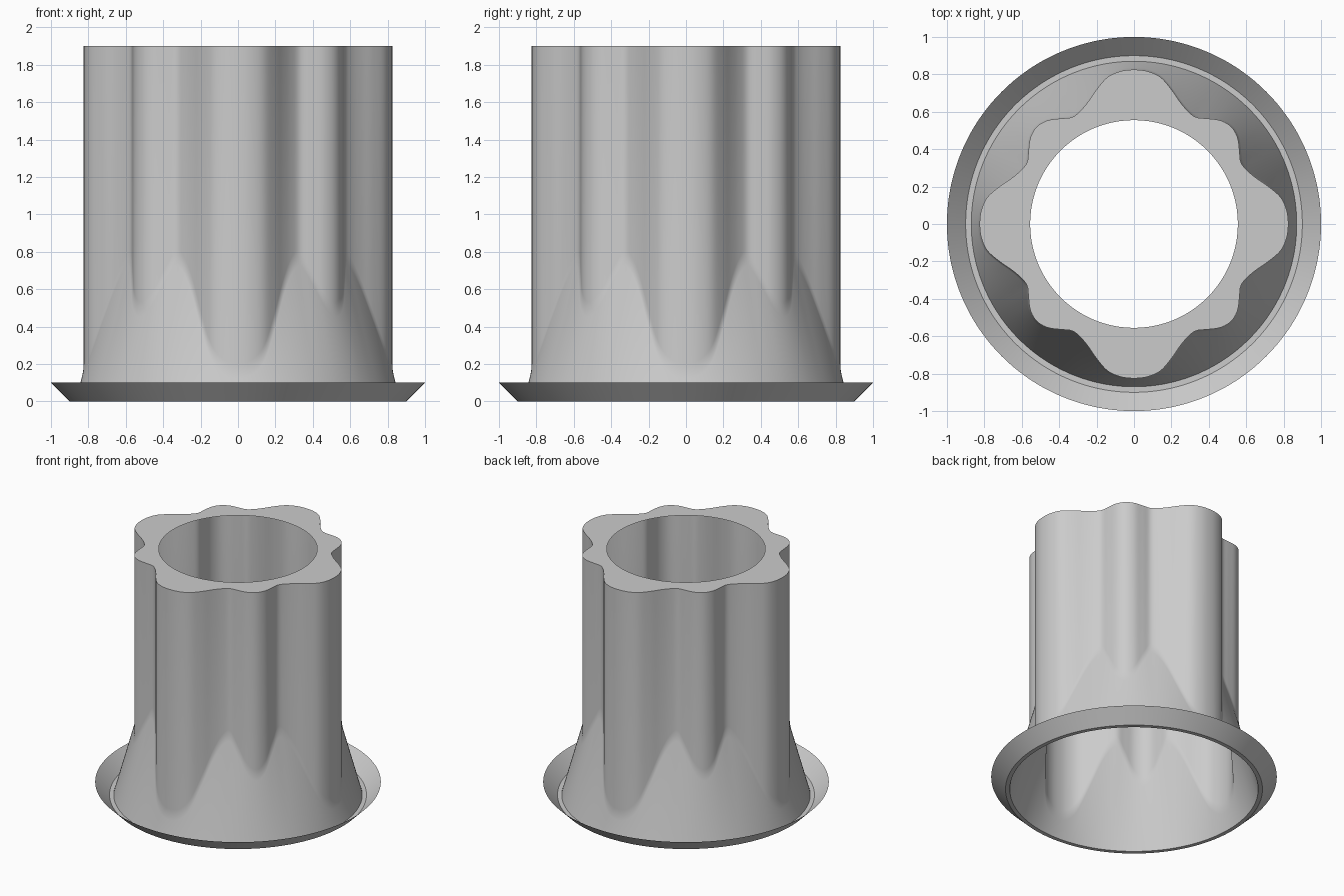
import bpy
import bmesh
import math

cube = bpy.data.objects.get("Cube")
if cube:
    bpy.data.objects.remove(cube, do_unlink=True)

SEGMENTS = 360
HEIGHT = 1.9
HOLE_RADIUS = 0.555
FOOT_RADIUS, FOOT_SLOPE = 0.87, 0.275
BLEND = 0.04

# Column radius every 5 degrees, from a large lobe (0) to a small lobe (45)
LOBES = [0.825, 0.82, 0.799, 0.752, 0.703, 0.671, 0.66, 0.688, 0.722, 0.735]


def lobe_radius(angle):
    """Smooth lobed outline, mirrored every 45 degrees."""
    def sample(i):
        i %= 18
        return LOBES[min(i, 18 - i)]
    pos = math.degrees(angle) / 5
    i = math.floor(pos)
    t = pos - i
    a, b, c, d = (sample(i + k) for k in (-1, 0, 1, 2))
    return b + 0.5 * t * (c - a + t * (2*a - 5*b + 4*c - d + t * (3*(b - c) + d - a)))


def profile(angle):
    """Radius and height pairs from the rim flange up to the top hole."""
    r = lobe_radius(angle)
    z = (FOOT_RADIUS - r) / FOOT_SLOPE
    bulge = BLEND * FOOT_SLOPE
    return [
        (1.0, 0.1), (0.9, 0.0), (FOOT_RADIUS, 0.0),     # flange and flat rim
        (r + bulge, z - BLEND),                         # sloping foot
        (r + bulge / 4, z),                             # soft junction
        (r, z + BLEND),                                 # lobed wall
        (r, HEIGHT), (HOLE_RADIUS, HEIGHT),             # flat top ring
    ]


# Single-sheet lobed tube with flared foot and upturned flange
bm = bmesh.new()
columns = []
for s in range(SEGMENTS):
    angle = math.tau * s / SEGMENTS
    columns.append([bm.verts.new((r * math.cos(angle), r * math.sin(angle), z))
                    for r, z in profile(angle)])
for s, left in enumerate(columns):
    right = columns[(s + 1) % SEGMENTS]
    for k in range(len(left) - 1):
        bm.faces.new((left[k], right[k], right[k + 1], left[k + 1]))

mesh = bpy.data.meshes.new("lobed_tube")
bm.to_mesh(mesh)
bm.free()
tube = bpy.data.objects.new("lobed_tube", mesh)
bpy.context.collection.objects.link(tube)

# Plain grey material
grey = bpy.data.materials.new("light_grey")
grey.use_nodes = True
color = (0.6, 0.6, 0.6, 1)
grey.diffuse_color = color
grey.node_tree.nodes["Principled BSDF"].inputs["Base Color"].default_value = color
mesh.materials.append(grey)

# Smooth walls with crisp rim and top edges
bpy.ops.object.select_all(action="DESELECT")
tube.select_set(True)
bpy.context.view_layer.objects.active = tube
bpy.ops.object.shade_smooth_by_angle(angle=math.radians(30))
